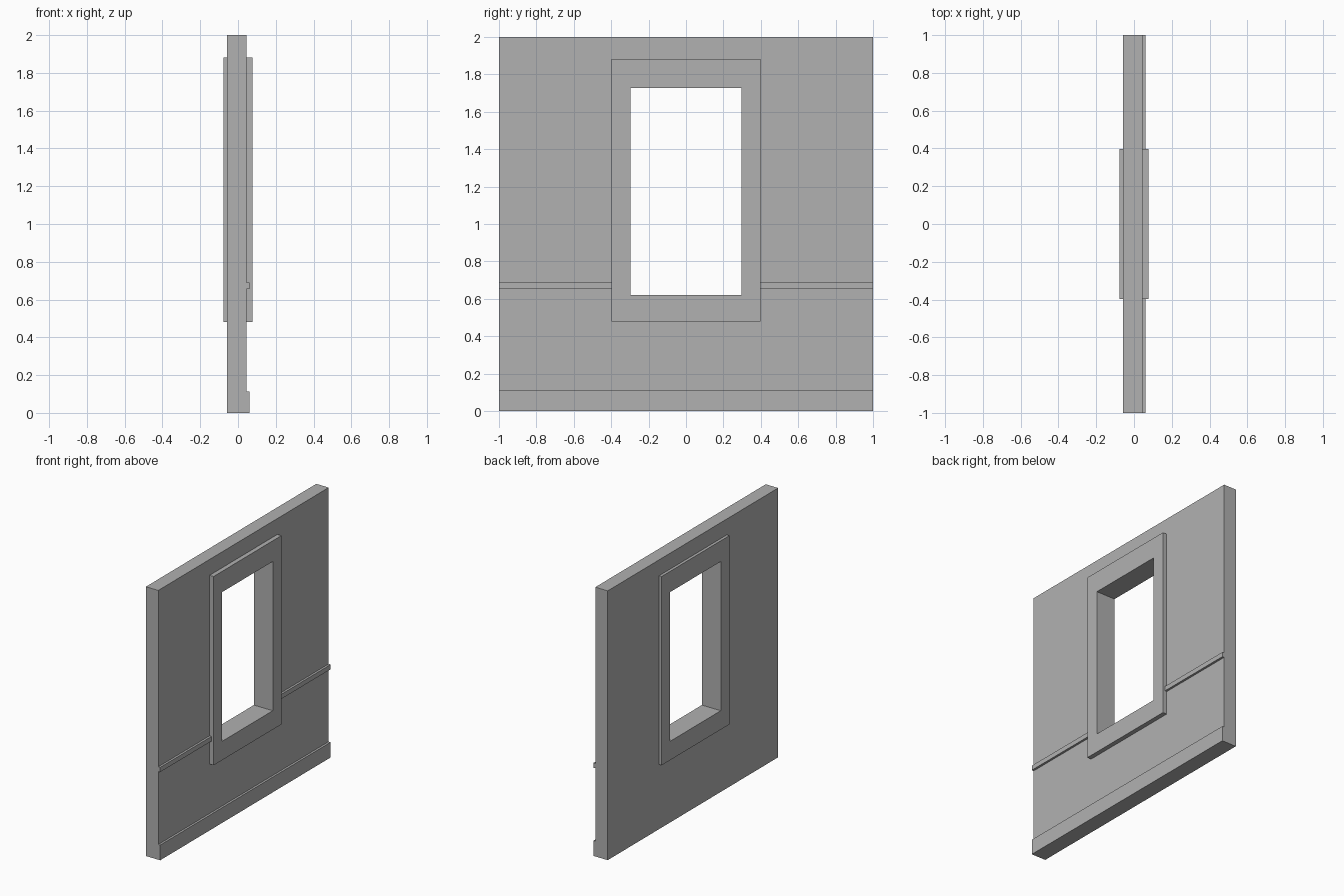
import bpy, bmesh

if "Cube" in bpy.data.objects:
    bpy.data.objects.remove(bpy.data.objects["Cube"])

WALL_BACK, WALL_FRONT = -0.057, 0.045
TRIM_FRONT = 0.061
FRAME_HALF = 0.078

# Mid-grey paint shared by all parts
paint = bpy.data.materials.new("grey_paint")
paint.diffuse_color = (0.44, 0.44, 0.44, 1)
paint.use_nodes = True
paint.node_tree.nodes["Principled BSDF"].inputs["Base Color"].default_value = paint.diffuse_color


def finish(name, bm):
    bmesh.ops.recalc_face_normals(bm, faces=bm.faces)
    mesh = bpy.data.meshes.new(name)
    bm.to_mesh(mesh)
    bm.free()
    mesh.materials.append(paint)
    obj = bpy.data.objects.new(name, mesh)
    bpy.context.collection.objects.link(obj)
    return obj


def ring(name, outer, inner, x0, x1):
    """Rectangular slab with a rectangular opening; rects are (y0, z0, y1, z1)."""
    bm = bmesh.new()

    def loop(r, x):
        a, b, c, d = r
        return [bm.verts.new((x, y, z)) for y, z in ((a, b), (c, b), (c, d), (a, d))]

    loops = [loop(outer, x0), loop(outer, x1), loop(inner, x1), loop(inner, x0)]
    for k in range(4):
        p, q = loops[k], loops[(k + 1) % 4]
        for i in range(4):
            j = (i + 1) % 4
            bm.faces.new((p[i], p[j], q[j], q[i]))
    return finish(name, bm)


def strip(name, y0, y1, z0, z1):
    """Raised moulding on the front face of the wall."""
    bm = bmesh.new()
    bmesh.ops.create_cube(bm, size=1)
    for v in bm.verts:
        v.co = (TRIM_FRONT if v.co.x > 0 else WALL_FRONT,
                y1 if v.co.y > 0 else y0,
                z1 if v.co.z > 0 else z0)
    return finish(name, bm)


frame_rect = (-0.397, 0.48, 0.397, 1.882)

# Wall panel, cut out where the window frame sits
ring("wall", (-1, 0, 1, 2), frame_rect, WALL_BACK, WALL_FRONT)

# Window frame, standing proud on both sides
ring("window_frame", frame_rect, (-0.297, 0.62, 0.297, 1.728), -FRAME_HALF, FRAME_HALF)

# Baseboard and the chair rail either side of the window
strip("baseboard", -1, 1, 0, 0.113)
strip("chair_rail_left", -1, frame_rect[0], 0.655, 0.69)
strip("chair_rail_right", frame_rect[2], 1, 0.655, 0.69)
